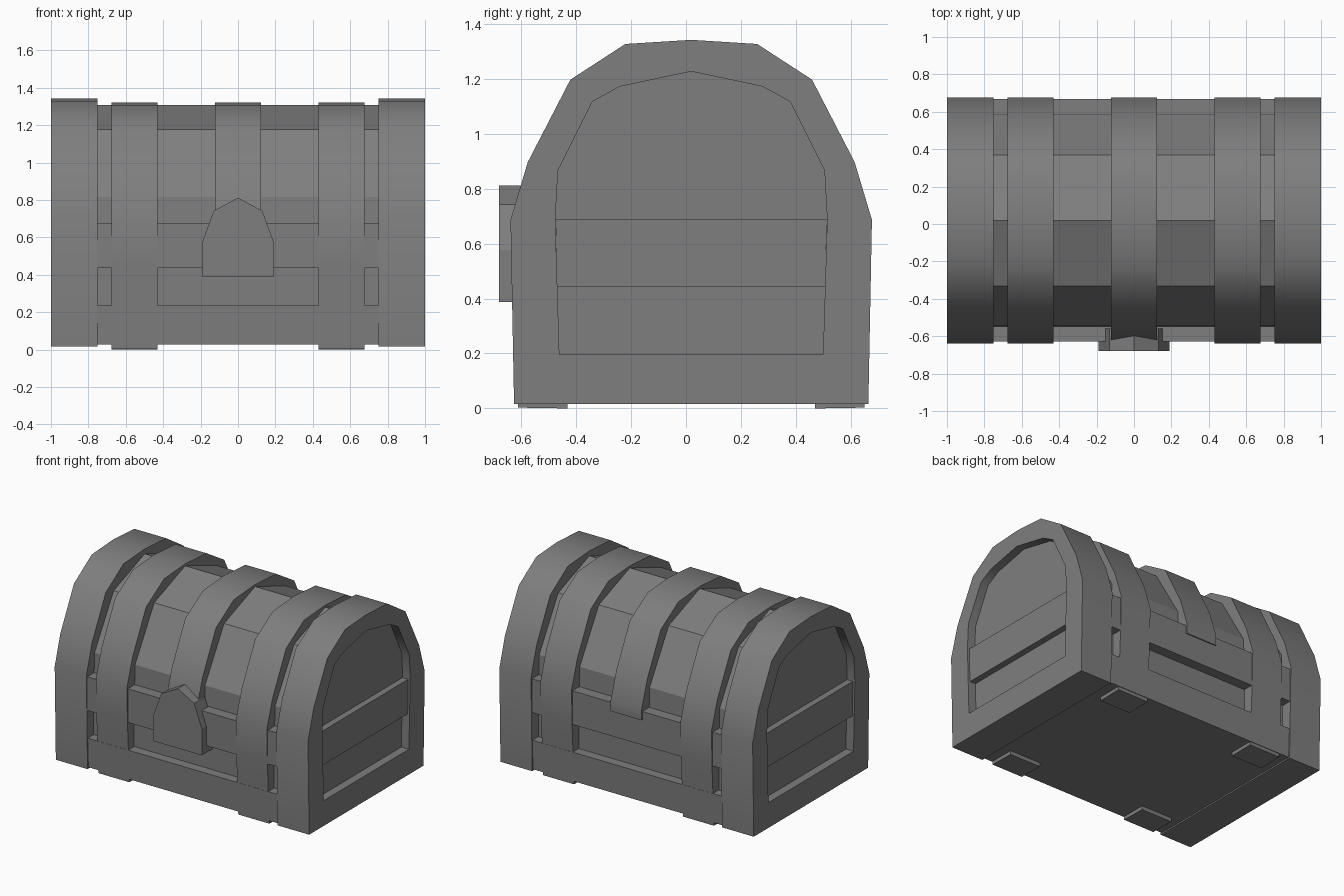
import bpy
import math

if "Cube" in bpy.data.objects:
    bpy.data.objects.remove(bpy.data.objects["Cube"])

YC = 0.019  # centre of the chest body, the lock sticks out in front

GREY = bpy.data.materials.new("dark_grey")
GREY.diffuse_color = (0.21, 0.21, 0.21, 1)
GREY.use_nodes = True
GREY.node_tree.nodes["Principled BSDF"].inputs["Base Color"].default_value = GREY.diffuse_color


def full(half):
    """Mirror a half profile of (distance, z), listed bottom to top."""
    left = [(YC - d, z) for d, z in half]
    right = [(YC + d, z) for d, z in reversed(half) if d > 0]
    return left + right


def add_object(name, verts, faces, smooth=False):
    mesh = bpy.data.meshes.new(name)
    mesh.from_pydata(verts, [], faces)
    mesh.materials.append(GREY)
    obj = bpy.data.objects.new(name, mesh)
    bpy.context.collection.objects.link(obj)
    bpy.ops.object.select_all(action='DESELECT')
    obj.select_set(True)
    bpy.context.view_layer.objects.active = obj
    bpy.ops.object.mode_set(mode='EDIT')
    bpy.ops.mesh.select_all(action='SELECT')
    bpy.ops.mesh.normals_make_consistent(inside=False)
    bpy.ops.object.mode_set(mode='OBJECT')
    if smooth:
        bpy.ops.object.shade_smooth_by_angle(angle=math.radians(36))
    return obj


def prism(name, profile, a, b, along='X'):
    """Extrude a closed profile along x (profile y,z) or y (profile x,z)."""
    n = len(profile)
    if along == 'X':
        verts = [(t, p, z) for t in (a, b) for p, z in profile]
    else:
        verts = [(p, t, z) for t in (a, b) for p, z in profile]
    faces = [tuple(range(n)), tuple(range(2 * n - 1, n - 1, -1))]
    faces += [(i, (i + 1) % n, n + (i + 1) % n, n + i) for i in range(n)]
    return add_object(name, verts, faces)


def band(name, outer, inner, x0, x1, closed):
    """Bent strip between an outer and an inner profile."""
    n = len(outer)
    verts = [(x, y, z) for x in (x0, x1) for prof in (outer, inner) for y, z in prof]
    faces = []
    for i in range(n if closed else n - 1):
        j = (i + 1) % n
        faces += [(i, j, n + j, n + i),
                  (2 * n + i, 2 * n + j, 3 * n + j, 3 * n + i),
                  (i, j, 2 * n + j, 2 * n + i),
                  (n + i, n + j, 3 * n + j, 3 * n + i)]
    if not closed:
        faces += [(i, n + i, 3 * n + i, 2 * n + i) for i in (0, n - 1)]
    return add_object(name, verts, faces, smooth=True)


# Planked body: base rail, recessed panel, rim rail and faceted lid
prism("chest_body", full([(0.635, 0.03), (0.643, 0.24), (0.575, 0.24), (0.575, 0.44),
                          (0.648, 0.44), (0.648, 0.68), (0.57, 0.68), (0.565, 0.82),
                          (0.35, 1.18), (0, 1.31)]), -0.75, 0.75)

# Recessed end panels: one core running through both end frames
end_inner = full([(0.48, 0.20), (0.495, 0.69), (0.485, 0.87), (0.36, 1.12),
                  (0.26, 1.175), (0, 1.23)])
prism("end_panels", end_inner, -0.94, 0.94)

# Broad end frames and the rim plank across each end
end_outer = full([(0.645, 0.02), (0.658, 0.69), (0.595, 0.90), (0.44, 1.20),
                  (0.24, 1.33), (0, 1.345)])
for side, s in (("left", -1), ("right", 1)):
    band(f"end_frame_{side}", end_outer, end_inner, s * 0.75, s * 1.0, True)
    prism(f"end_rim_plank_{side}", full([(0.488, 0.445), (0.494, 0.69)]), s * 0.9, s * 0.985)

# Straps over the lid; the outer two wrap under the base
arch_out = [(0.658, 0.69), (0.592, 0.89), (0.44, 1.185), (0.24, 1.308), (0, 1.325)]
arch_in = [(0.54, 0.67), (0.50, 0.85), (0.36, 1.10), (0.20, 1.19), (0, 1.21)]
strap_out = full([(0.45, 0.003), (0.63, 0.006)] + [(0.652, 0.45)] + arch_out)
strap_in = full([(0.45, 0.06), (0.55, 0.06)] + [(0.54, 0.45)] + arch_in)
for side, s in (("left", -1), ("right", 1)):
    band(f"strap_{side}", strap_out, strap_in, s * 0.43, s * 0.675, False)
band("strap_centre", full([(0.656, 0.62)] + arch_out), full([(0.54, 0.62)] + arch_in),
     -0.122, 0.122, False)

# Lock plate on the front
half_lock = [(0.19, 0.39), (0.19, 0.58), (0.13, 0.745)]
prism("lock_plate", [(-x, z) for x, z in half_lock] + [(0, 0.815)] + half_lock[::-1],
      -0.68, -0.56, 'Y')

# Rest the chest exactly on the ground
low = min(v.co.z for o in bpy.context.collection.objects for v in o.data.vertices)
for o in bpy.context.collection.objects:
    o.location.z -= low
